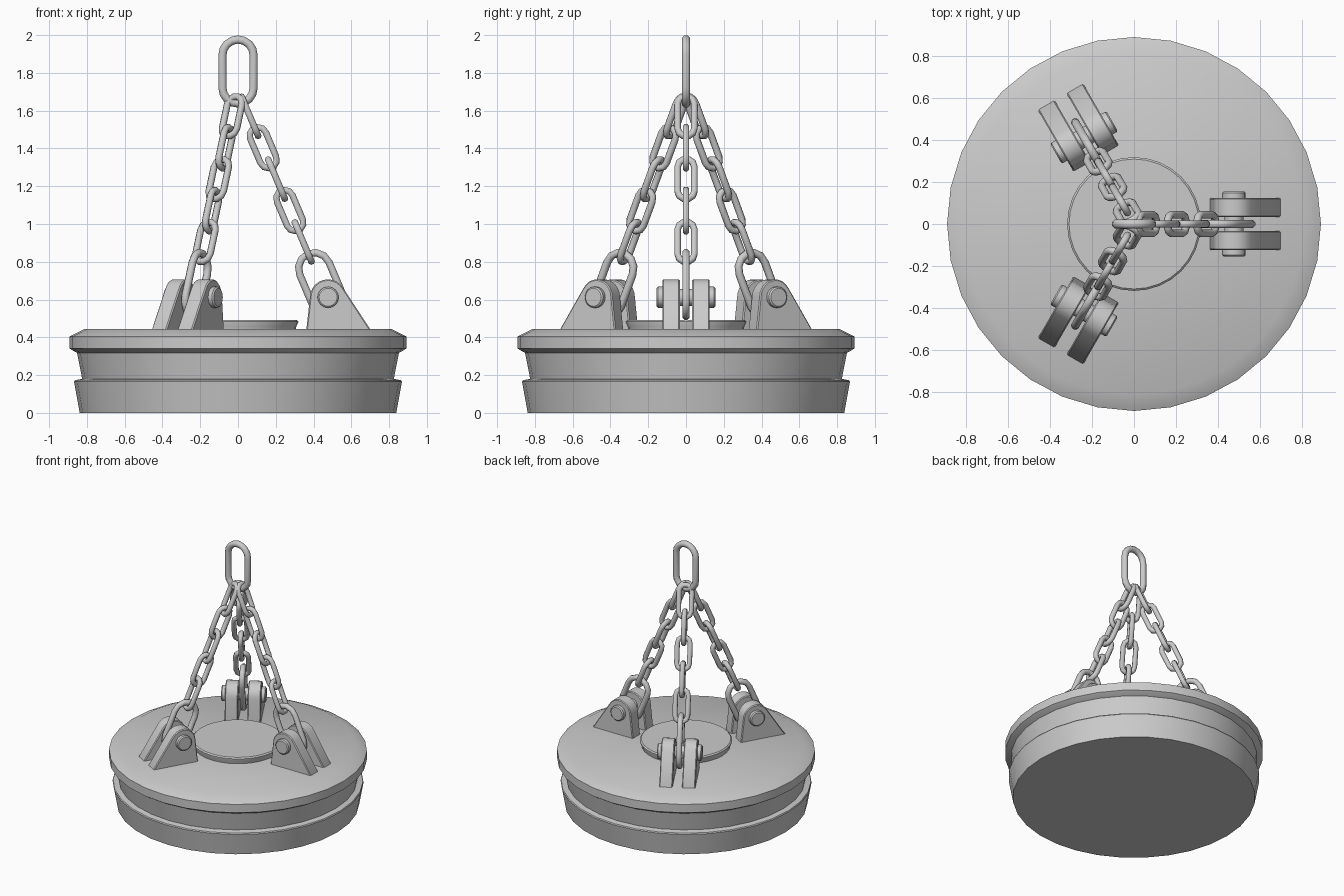
import bpy, bmesh
from math import sin, cos, pi, radians, atan
from mathutils import Matrix

if "Cube" in bpy.data.objects:
    bpy.data.objects.remove(bpy.data.objects["Cube"])


def finish(name, bm, matrix=None, angle=35):
    bmesh.ops.recalc_face_normals(bm, faces=bm.faces)
    if matrix is not None:
        bm.transform(matrix)
    me = bpy.data.meshes.new(name)
    bm.to_mesh(me)
    bm.free()
    ob = bpy.data.objects.new(name, me)
    bpy.context.collection.objects.link(ob)
    bpy.ops.object.select_all(action='DESELECT')
    ob.select_set(True)
    bpy.context.view_layer.objects.active = ob
    bpy.ops.object.shade_smooth_by_angle(angle=radians(angle))
    return ob


def lathe(name, profile, sides, matrix=None):
    """Revolve (radius, z) points about z and cap both ends."""
    bm = bmesh.new()
    rings = [[bm.verts.new((r * cos(2 * pi * i / sides), r * sin(2 * pi * i / sides), z))
              for i in range(sides)] for r, z in profile]
    for a, b in zip(rings, rings[1:]):
        for i in range(sides):
            j = (i + 1) % sides
            bm.faces.new((a[i], a[j], b[j], b[i]))
    bm.faces.new(rings[0])
    bm.faces.new(rings[-1])
    return finish(name, bm, matrix)


def chain_link(name, radius, half, wire, matrix, seg=5, sides=8):
    """Stadium-shaped link: long axis z, wide axis x."""
    bm = bmesh.new()
    rings = []
    for off, start in ((half, 0), (-half, pi)):
        for k in range(seg + 1):
            a = start + pi * k / seg
            ring = []
            for s in range(sides):
                b = 2 * pi * (s + 0.5) / sides
                d = radius + wire * cos(b)
                ring.append(bm.verts.new((d * cos(a), wire * sin(b), off + d * sin(a))))
            rings.append(ring)
    for n, a in enumerate(rings):
        b = rings[(n + 1) % len(rings)]
        for i in range(sides):
            j = (i + 1) % sides
            bm.faces.new((a[i], a[j], b[j], b[i]))
    return finish(name, bm, matrix, 60)


def lug_plate(name, y0, y1, matrix):
    """Clevis plate with rounded top, extruded along y."""
    cx, cz, r = 0.476, 0.612, 0.095
    pts = [(0.362, 0.43), (0.70, 0.43), (0.70, 0.443)]
    pts += [(cx + r * cos(radians(a)), cz + r * sin(radians(a))) for a in range(30, 181, 15)]
    pts += [(0.362, 0.443)]
    bm = bmesh.new()
    f = bm.faces.new([bm.verts.new((x, y0, z)) for x, z in pts])
    ext = bmesh.ops.extrude_face_region(bm, geom=[f])
    bmesh.ops.translate(bm, vec=(0, y1 - y0, 0),
                        verts=[v for v in ext['geom'] if isinstance(v, bmesh.types.BMVert)])
    rim = [e for e in bm.edges if abs(e.verts[0].co.y - e.verts[1].co.y) < 1e-5]
    bmesh.ops.bevel(bm, geom=rim, offset=0.006, segments=1, affect='EDGES')
    return finish(name, bm, matrix)


# Magnet body and raised centre cap
lathe("magnet_body", [(0.838, 0), (0.868, 0.165), (0.864, 0.173), (0.825, 0.18),
                      (0.852, 0.318), (0.878, 0.332), (0.892, 0.342),
                      (0.892, 0.405), (0.815, 0.443)], 32)
lathe("centre_cap", [(0.305, 0.43), (0.308, 0.455), (0.319, 0.478), (0.319, 0.485),
                     (0.31, 0.493)], 32)

# Master link at the top
chain_link("master_link", 0.0825, 0.087, 0.0235, Matrix.Translation((0, 0, 1.807)), seg=8)

# Three legs: clevis lug, pin, big link and five chain links
SLOPE = 0.424
tilt = Matrix.Rotation(-atan(SLOPE), 4, 'Y')
line_x = lambda z: 0.132 + SLOPE * (1.407 - z)
for leg, deg in enumerate((0, 120, 240), 1):
    turn = Matrix.Rotation(radians(deg), 4, 'Z')
    for side, (y0, y1) in (("left", (0.033, 0.125)), ("right", (-0.125, -0.033))):
        lug_plate(f"lug_{leg}_{side}", y0, y1, turn)
    pin = turn @ Matrix.Translation((0.477, 0, 0.612)) @ Matrix.Rotation(pi / 2, 4, 'X')
    lathe(f"pin_{leg}", [(0.048, -0.155), (0.056, -0.148), (0.056, -0.12), (0.045, -0.119),
                         (0.045, 0.119), (0.056, 0.12), (0.056, 0.148), (0.048, 0.155)], 16, pin)
    place = lambda z: turn @ Matrix.Translation((line_x(z), 0, z)) @ tilt
    chain_link(f"big_link_{leg}", 0.084, 0.092, 0.021, place(0.68), seg=6)
    for k in range(5):
        twist = Matrix.Rotation(pi / 2 * ((k + 1) % 2), 4, 'Z')
        chain_link(f"chain_link_{leg}_{k + 1}", 0.0445, 0.07, 0.0185,
                   place(1.57 - 0.16625 * k) @ twist)
